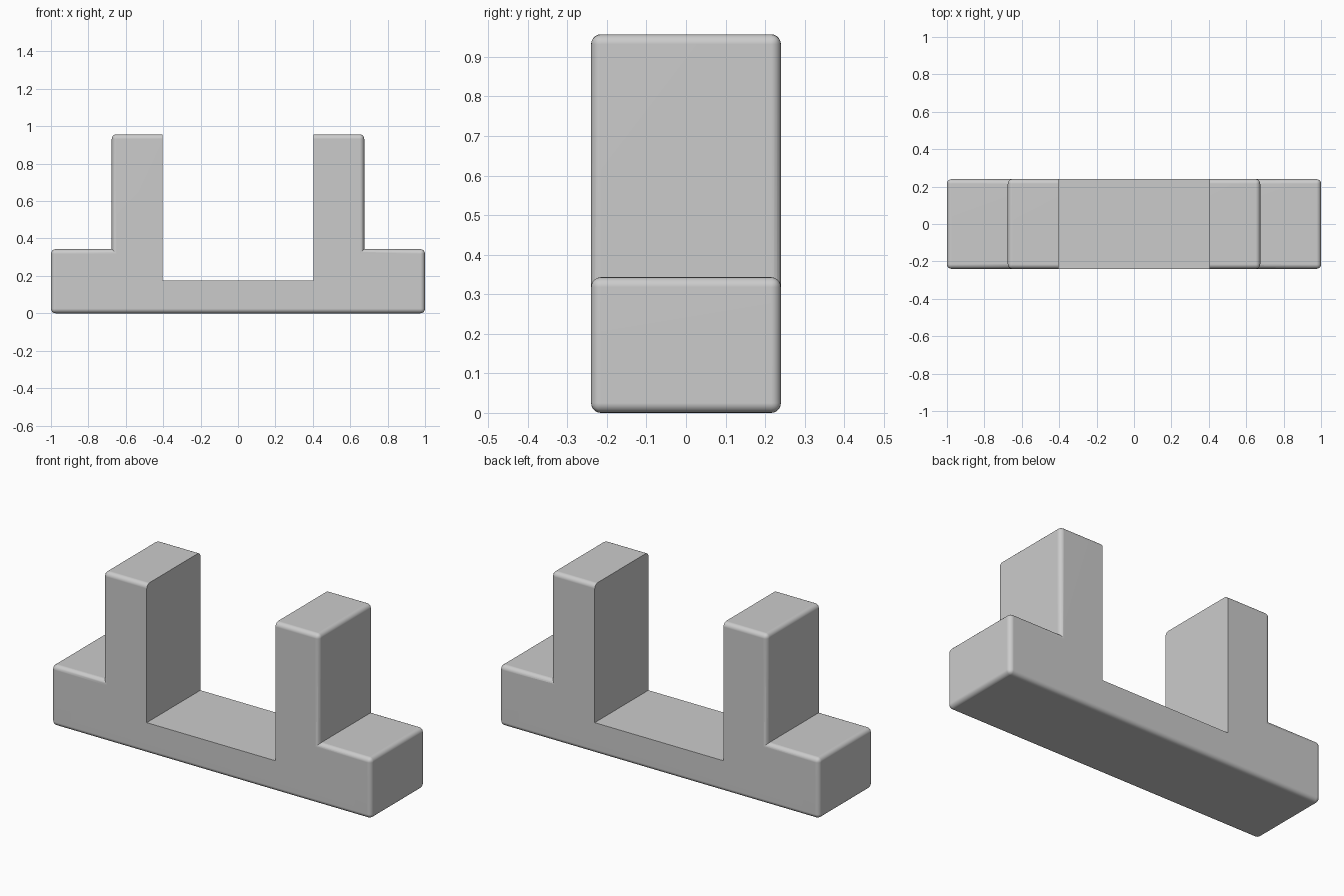
import bpy
import bmesh
from math import radians

cube = bpy.data.objects.get("Cube")
if cube:
    bpy.data.objects.remove(cube, do_unlink=True)

grey = bpy.data.materials.new("light grey")
grey.use_nodes = True
colour = (0.6, 0.6, 0.6, 1)
grey.diffuse_color = colour
grey.node_tree.nodes["Principled BSDF"].inputs["Base Color"].default_value = colour

DEPTH = 0.48
ROUND = 0.025


def box(name, width, depth, bottom, top, rounding=0):
    """Box centred on x and y, with optionally rounded edges."""
    bm = bmesh.new()
    bmesh.ops.create_cube(bm, size=1)
    bmesh.ops.scale(bm, vec=(width, depth, top - bottom), verts=bm.verts)
    bmesh.ops.translate(bm, vec=(0, 0, (top + bottom) / 2), verts=bm.verts)
    if rounding:
        bmesh.ops.bevel(bm, geom=bm.edges[:], offset=rounding, segments=5,
                        profile=0.5, affect='EDGES')
    mesh = bpy.data.meshes.new(name)
    bm.to_mesh(mesh)
    bm.free()
    mesh.materials.append(grey)
    obj = bpy.data.objects.new(name, mesh)
    bpy.context.collection.objects.link(obj)
    return obj


def combine(target, other, operation):
    """Apply a boolean and remove the second solid."""
    mod = target.modifiers.new(operation, 'BOOLEAN')
    mod.operation = operation
    mod.solver = 'EXACT'
    mod.object = other
    bpy.ops.object.modifier_apply(modifier=mod.name)
    bpy.data.objects.remove(other, do_unlink=True)


# Long base with a taller rounded block rising from its middle
bracket = box("bracket", 2, DEPTH, 0, 0.343, ROUND)
block = box("upright_block", 1.35, DEPTH, 0.1, 0.957, ROUND)
# Square-edged channel that splits the block into two uprights
channel = box("channel_cutter", 0.806, 1, 0.175, 1.5)

bpy.context.view_layer.objects.active = bracket
bracket.select_set(True)
combine(bracket, block, 'UNION')
combine(bracket, channel, 'DIFFERENCE')

# Smooth rounded edges, flat faces
bpy.ops.object.shade_smooth_by_angle(angle=radians(30))
normals = bracket.modifiers.new("flat faces", 'WEIGHTED_NORMAL')
normals.keep_sharp = True
